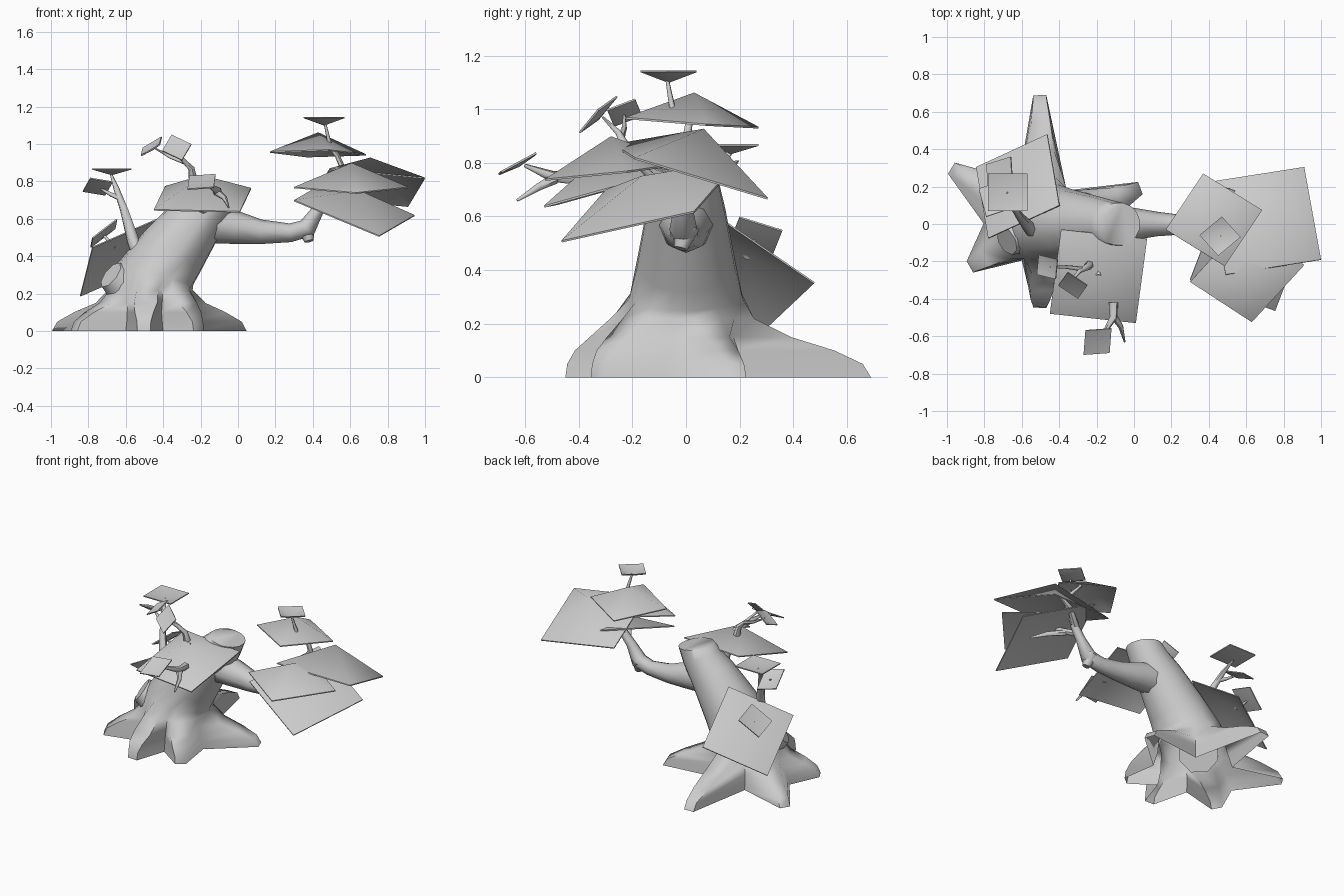
import bpy
import bmesh
from math import cos, sin, pi, radians, sqrt
from mathutils import Vector

cube = bpy.data.objects.get("Cube")
if cube:
    bpy.data.objects.remove(cube)

grey = bpy.data.materials.new("plain_grey")
grey.use_nodes = True
grey.diffuse_color = (0.6, 0.6, 0.6, 1)
grey.node_tree.nodes["Principled BSDF"].inputs["Base Color"].default_value = grey.diffuse_color


def finish(name, bm, angle):
    """Turn a bmesh into a smooth shaded object."""
    bmesh.ops.recalc_face_normals(bm, faces=bm.faces)
    mesh = bpy.data.meshes.new(name)
    bm.to_mesh(mesh)
    bm.free()
    mesh.materials.append(grey)
    obj = bpy.data.objects.new(name, mesh)
    bpy.context.collection.objects.link(obj)
    bpy.ops.object.select_all(action="DESELECT")
    obj.select_set(True)
    bpy.context.view_layer.objects.active = obj
    bpy.ops.object.shade_smooth_by_angle(angle=radians(angle))
    return obj


def bridge(bm, rings):
    """Join neighbouring rings with quads."""
    for low, high in zip(rings, rings[1:]):
        for k in range(len(low)):
            j = (k + 1) % len(low)
            bm.faces.new((low[k], low[j], high[j], high[k]))


def tube(name, stations, sides=8):
    """Loft rings along stations of (x, y, z, radius)."""
    bm = bmesh.new()
    points = [Vector(s[:3]) for s in stations]
    last = len(points) - 1
    heading = (points[1] - points[0]).normalized()
    u = heading.orthogonal().normalized()
    rings = []
    for i, p in enumerate(points):
        new = (points[min(i + 1, last)] - points[max(i - 1, 0)]).normalized()
        u = heading.rotation_difference(new) @ u
        heading = new
        v = heading.cross(u)
        turns = [2 * pi * k / sides for k in range(sides)]
        rings.append([bm.verts.new(p + stations[i][3] * (cos(a) * u + sin(a) * v)) for a in turns])
    bridge(bm, rings)
    bm.faces.new(rings[0])
    bm.faces.new(rings[-1])
    return finish(name, bm, 60)


def leaf(name, a, b, c, rise):
    """Thin square shell from three corners, with its middle raised or sunk."""
    a, b, c = Vector(a), Vector(b), Vector(c)
    normal = (b - a).cross(c - b).normalized()
    if normal.z < 0:
        normal.negate()
    bm = bmesh.new()
    rims = []
    for drop in (normal * 0, normal * 0.007):
        rim = [bm.verts.new(p - drop) for p in (a, b, c, a + c - b)]
        peak = bm.verts.new((a + c) / 2 + normal * rise - drop)
        for k in range(4):
            bm.faces.new((rim[k], rim[(k + 1) % 4], peak))
        rims.append(rim)
    bridge(bm, rims)
    return finish(name, bm, 55)


# Leaning trunk: a hollow foot spreading into roots, and a sawn top
def trunk(roots, stations):
    bm = bmesh.new()
    rings = []
    for x, z, radius, tilt, spread, half in stations:
        u = Vector((cos(radians(tilt)), 0, -sin(radians(tilt))))
        ring = []

        def add(p):
            ring.append(bm.verts.new(Vector((x, p.y, z)) + u * p.x))

        for i, (angle, reach, lift, gap) in enumerate(roots):
            out = Vector((cos(radians(angle)), sin(radians(angle)), 0))
            across = Vector((-out.y, out.x, 0))
            r = radius + spread ** (1 / lift) * (reach - radius)
            for side in (-half, half):
                add(out * sqrt(r * r - half * half) + across * side)
            following = roots[(i + 1) % len(roots)][0]
            valley = radians(angle + ((following - angle) % 360) / 2)
            add(Vector((cos(valley), sin(valley), 0)) * radius * (1 + (gap - 1) * spread))
        rings.append(ring)
    bridge(bm, rings)
    bm.faces.new(rings[-1])
    return finish("trunk_and_roots", bm, 72)


# Roots as (direction, reach, steepness, next valley); rings as (x, z, radius, tilt, spread, half width)
trunk([(20.5, .55, .7, .8), (92, .69, 1, 1), (149, .58, .65, 1.2),
       (210, .46, .65, .85), (267, .45, 2, .95), (309, .43, 1.6, 1)],
      [(-.48, 0, .27, 0, 1, .035), (-.48, .05, .255, 0, .93, .037), (-.48, .1, .24, 0, .7, .05),
       (-.475, .15, .23, 0, .36, .062), (-.47, .22, .22, 0, .08, .057), (-.445, .3, .215, 14, 0, .045),
       (-.345, .43, .185, 38, 0, .04), (-.21, .61, .15, 40, 0, .03), (-.12, .72, .125, 28, 0, .026),
       (-.08, .79, .115, 10, 0, .024)])
tube("broken_stub", [(-.55, -.02, .2, .14), (-.68, -.09, .3, .08)])

# Long side branch with its knot and forks
tube("side_branch", [(-.2, 0, .58, .11), (-.02, 0, .555, .09), (.12, 0, .53, .066), (.28, -.005, .525, .05),
                     (.37, -.01, .55, .052), (.43, -.01, .65, .032), (.5, 0, .74, .025)])
tube("branch_knot", [(.36, 0, .56, .05), (.38, -.02, .48, .025)])
tube("branch_twig_back", [(.48, 0, .72, .025), (.58, .06, .8, .018), (.7, .05, .9, .006)], 6)
tube("branch_twig_front", [(.45, 0, .68, .024), (.52, -.12, .74, .018), (.6, -.26, .87, .006)], 6)
tube("branch_twig_low", [(.5, -.08, .71, .02), (.6, -.14, .69, .016), (.68, -.21, .665, .006)], 6)
tube("branch_twig_top", [(.5, 0, .74, .022), (.56, 0, .87, .018), (.53, .01, .94, .014), (.45, .01, 1.03, .01)], 6)
tube("crown_twig", [(.49, -.05, 1, .012), (.465, -.07, 1.11, .007)], 6)

# Leaf pads on the side branch
leaf("crown_leaf", (.35, -.06, 1.145), (.47, .04, 1.145), (.57, -.07, 1.145), -.04)
leaf("upper_leaf", (.17, -.03, .96), (.37, .27, .935), (.685, .075, .945), .11)
leaf("outer_leaf", (.91, .305, .67), (1, -.19, .82), (.49, -.27, .87), .165)
leaf("middle_leaf", (.3, -.31, .77), (.63, -.525, .74), (.91, -.22, .77), .13)
leaf("lower_leaf", (.3, -.3, .7), (.755, -.465, .51), (.945, .03, .62), .1)

# Front leaf pad with two sprigs
tube("front_bough", [(-.18, -.02, .62, .07), (-.19, -.15, .69, .045), (-.19, -.28, .82, .015)])
leaf("front_leaf", (-.45, -.48, .65), (.01, -.53, .64), (.07, -.08, .765), .13)
tube("front_sprig", [(-.11, -.42, .745, .026), (-.11, -.5, .75, .021), (-.17, -.6, .79, .007)], 6)
tube("front_sprig_fork", [(-.11, -.49, .74, .02), (-.07, -.55, .71, .014), (-.05, -.63, .66, .005)], 6)
leaf("front_sprig_leaf", (-.26, -.57, .83), (-.12, -.56, .84), (-.13, -.69, .77), -.01)
tube("high_sprig", [(-.24, -.22, .81, .024), (-.25, -.23, .87, .018), (-.29, -.25, .91, .013),
                    (-.34, -.31, .97, .005)], 6)
tube("high_sprig_fork", [(-.28, -.24, .9, .013), (-.36, -.23, .93, .01), (-.45, -.23, .98, .004)], 6)
leaf("high_leaf_left", (-.355, -.26, 1.05), (-.25, -.33, 1), (-.3, -.4, .915), -.01)
leaf("high_leaf_right", (-.51, -.165, .98), (-.41, -.19, 1.04), (-.42, -.295, 1), -.02)

# Back leaf pad and the tall twig beside it
leaf("back_leaf", (-.845, .305, .19), (-.465, .48, .355), (-.4, .1, .615), .07)
tube("tall_twig", [(-.52, -.05, .4, .045), (-.56, -.02, .48, .034), (-.61, .04, .65, .022),
                   (-.65, .1, .76, .016), (-.68, .17, .84, .006)], 6)
tube("tall_twig_fork", [(-.63, .07, .71, .016), (-.68, .1, .73, .012), (-.75, .13, .77, .004)], 6)
leaf("tall_twig_leaf", (-.78, .07, .87), (-.57, .07, .87), (-.57, .27, .87), -.03)
leaf("tall_twig_side_leaf", (-.83, .19, .75), (-.79, .04, .82), (-.67, .08, .8), -.02)
tube("back_twig", [(-.65, .225, .45, .015), (-.69, .24, .48, .012), (-.72, .26, .515, .005)], 6)
leaf("back_twig_leaf", (-.65, .2, .6), (-.66, .36, .55), (-.79, .32, .45), -.01)
